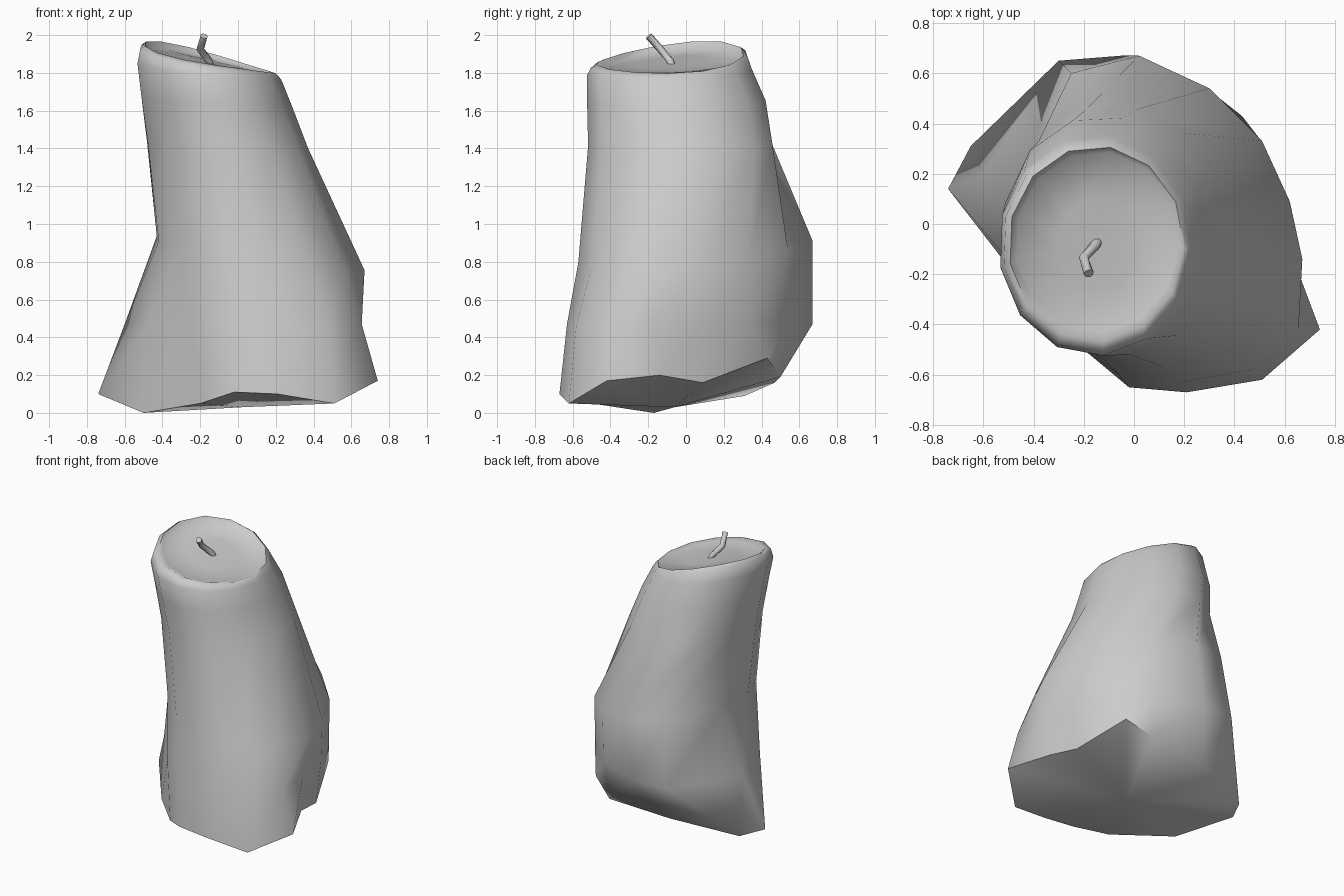
import bpy, bmesh, math
from mathutils import Vector

if "Cube" in bpy.data.objects:
    bpy.data.objects.remove(bpy.data.objects["Cube"])

# Slumped lower sections, 13 columns counter-clockwise from the front right
base = [(.74, -.42, .17), (.61, -.14, .20), (.57, .09, .16), (.43, .43, .29),
        (.27, .50, .19), (-.20, .47, .16), (-.65, .31, .09), (-.74, .14, .10),
        (-.50, -.17, 0), (-.20, -.50, .05), (-.02, -.65, .11), (.21, -.67, .10),
        (.51, -.62, .05)]
low = [(.655, -.42), (.65, -.18), (.61, .09), (.50, .34), (.29, .54), (-.05, .67),
       (-.30, .65), (-.60, .20), (-.48, -.17), (-.25, -.46), (-.06, -.60),
       (.18, -.63), (.47, -.58)]
mid = [(.57, -.36), (.67, -.14), (.62, .09), (.51, .33), (.30, .54), (.02, .67),
       (-.25, .60), (-.43, .20), (-.42, -.12), (-.31, -.37), (-.12, -.54),
       (.12, -.57), (.38, -.50)]
N = len(base)


def oval(cx, cy, rx, ry, z, lean=1.0, bulge=0.0):
    """Wavy tilted oval; bulge pushes the back left side out."""
    pts = []
    for i in range(N):
        a = math.radians(-30) + math.tau * i / N
        c, s = math.cos(a), math.sin(a)
        k = 1 + bulge * max(0, math.cos(a - math.radians(140))) ** 3
        wave = -.078 * c + .03 * s - .012 * math.sin(2 * a)
        pts.append((cx + k * rx * c, cy + k * ry * s, z + lean * wave))
    return pts


def make_object(name, rings, bottom, top, angle):
    bm = bmesh.new()
    vs = [[bm.verts.new(p) for p in r] for r in rings]
    n = len(rings[0])
    for a, b in zip(vs, vs[1:]):
        for i in range(n):
            j = (i + 1) % n
            bm.faces.new((a[i], a[j], b[j], b[i]))
    for ring, centre in ((vs[0], bottom), (vs[-1], top)):
        c = bm.verts.new(centre)
        for i in range(n):
            bm.faces.new((ring[i], ring[(i + 1) % n], c))
    bmesh.ops.recalc_face_normals(bm, faces=bm.faces)
    me = bpy.data.meshes.new(name)
    bm.to_mesh(me)
    bm.free()
    ob = bpy.data.objects.new(name, me)
    bpy.context.collection.objects.link(ob)
    bpy.ops.object.select_all(action='DESELECT')
    ob.select_set(True)
    bpy.context.view_layer.objects.active = ob
    bpy.ops.object.shade_smooth_by_angle(angle=math.radians(angle))
    return ob


# Wax body: slumped base, leaning column, rounded rim and dished pool
rings = [base,
         [(x, y, .47) for x, y in low],
         [(x, y, .86 + .08 * y - .14 * x) for x, y in mid],
         oval(-.055, -.03, .425, .49, 1.42, .2, .06),
         oval(-.115, -.05, .40, .475, 1.65, .3, .04),
         oval(-.155, -.085, .385, .44, 1.81, .6),
         oval(-.155, -.085, .37, .42, 1.86),
         oval(-.15, -.08, .35, .39, 1.876),
         oval(-.147, -.07, .325, .36, 1.853, .8),
         oval(-.147, -.08, .16, .18, 1.852, .45)]
make_object("candle_body", rings, (.02, -.06, .03), (-.15, -.09, 1.85), 65)

# Bent wick
path = [Vector(p) for p in ((-.145, -.07, 1.83), (-.155, -.085, 1.865),
                            (-.20, -.135, 1.925), (-.18, -.197, 1.995))]
rings = []
for k, p in enumerate(path):
    d = path[min(k + 1, 3)] - path[max(k - 1, 0)]
    q = d.to_track_quat('Z', 'Y')
    rings.append([p + q @ Vector((.02 * math.cos(math.tau * i / 8),
                                  .02 * math.sin(math.tau * i / 8), 0)) for i in range(8)])
make_object("wick", rings, path[0], path[-1], 50)
